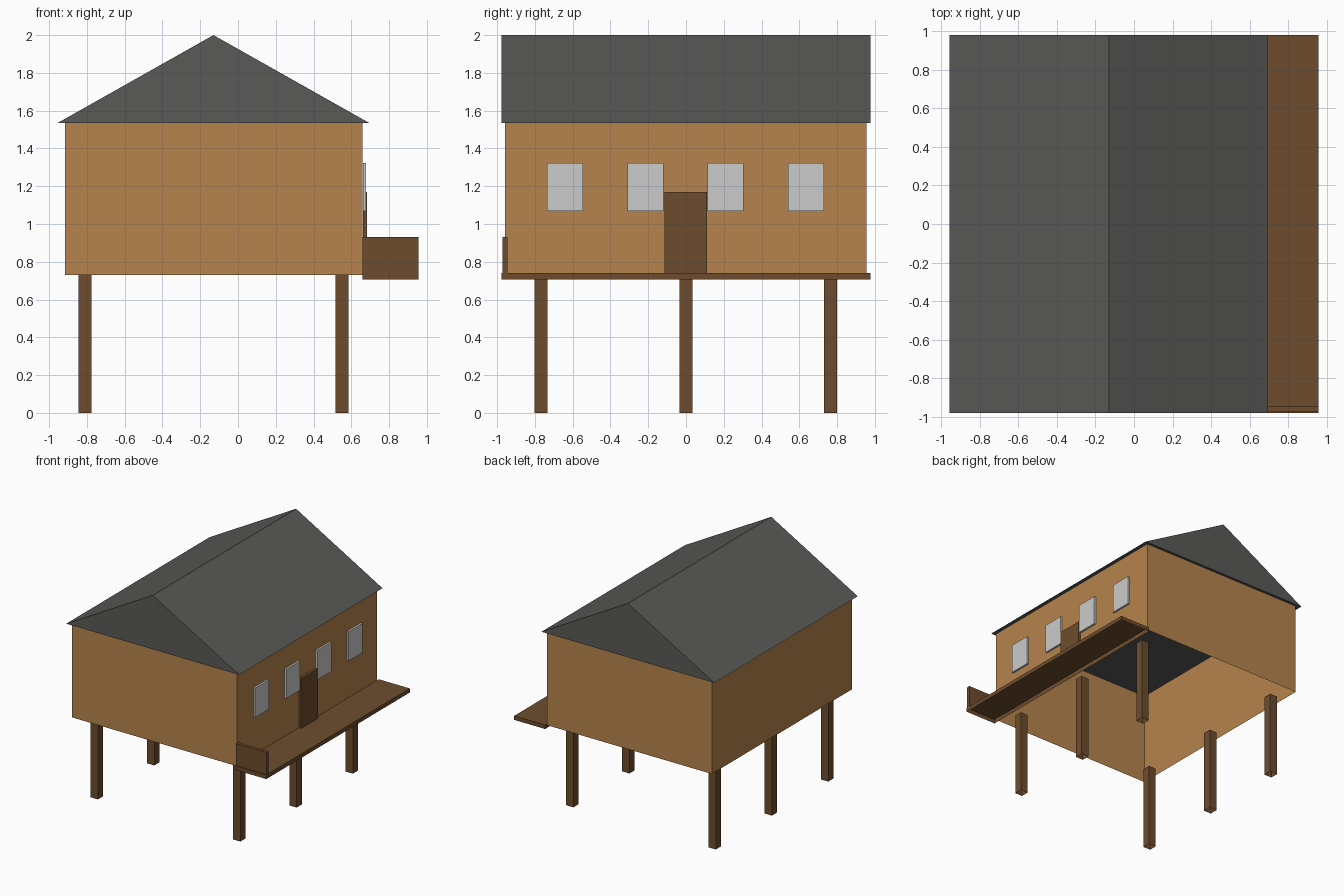
import bpy, bmesh

if "Cube" in bpy.data.objects:
    bpy.data.objects.remove(bpy.data.objects["Cube"])


def material(name, rgb):
    m = bpy.data.materials.new(name)
    m.diffuse_color = (*rgb, 1.0)
    m.use_nodes = True
    m.node_tree.nodes["Principled BSDF"].inputs["Base Color"].default_value = m.diffuse_color
    return m


TAN = material("tan_wall", (0.47, 0.23, 0.075))
WOOD = material("dark_wood", (0.155, 0.073, 0.027))
SLATE = material("dark_roof", (0.10, 0.10, 0.095))


def finish(bm, name, mat):
    bmesh.ops.recalc_face_normals(bm, faces=bm.faces)
    mesh = bpy.data.meshes.new(name)
    bm.to_mesh(mesh)
    bm.free()
    if mat:
        mesh.materials.append(mat)
    obj = bpy.data.objects.new(name, mesh)
    bpy.context.collection.objects.link(obj)
    return obj


def box(name, x, y, z, mat=None, open_bottom=False, open_top=False):
    """Box from (min, max) ranges, optionally without its bottom or top face."""
    bm = bmesh.new()
    bmesh.ops.create_cube(bm, size=1)
    drop = [f for f in bm.faces
            if (open_bottom and f.normal.z < -0.9) or (open_top and f.normal.z > 0.9)]
    bmesh.ops.delete(bm, geom=drop, context='FACES')
    for v in bm.verts:
        v.co = [r[0] if c < 0 else r[1] for c, r in zip(v.co, (x, y, z))]
    return finish(bm, name, mat)


# Walls: a shell open underneath, closed above by the roof
box("house_walls", (-0.915, 0.66), (-0.958, 0.955), (0.73, 1.535), TAN, True, True)

# Gable roof: triangular profile extruded along y
bm = bmesh.new()
profile = [bm.verts.new((x, -0.978, z))
           for x, z in ((-0.955, 1.535), (0.695, 1.535), (-0.13, 2.0))]
end = bm.faces.new(profile)
ext = bmesh.ops.extrude_face_region(bm, geom=[end], use_keep_orig=True)
bmesh.ops.translate(bm, vec=(0, 1.956, 0),
                    verts=[g for g in ext["geom"] if isinstance(g, bmesh.types.BMVert)])
finish(bm, "gable_roof", SLATE)

# Stilts
for side, x in (("left", -0.81), ("right", 0.55)):
    for place, y in (("front", -0.768), ("middle", 0.0), ("back", 0.765)):
        box(f"{place}_{side}_stilt", (x - 0.035, x + 0.035), (y - 0.035, y + 0.035),
            (0.0, 0.73), WOOD, open_bottom=True)

# Porch deck along the right side, with one end board
box("porch_deck", (0.66, 0.955), (-0.978, 0.978), (0.705, 0.74), WOOD, open_bottom=True)
box("porch_end_board", (0.66, 0.955), (-0.972, -0.945), (0.74, 0.932), WOOD)

# Door and windows on the right wall
box("door", (0.661, 0.684), (-0.115, 0.112), (0.74, 1.17), WOOD)
for i, y in enumerate((-0.64, -0.215, 0.21, 0.635)):
    box(f"window_{i + 1}", (0.661, 0.678), (y - 0.095, y + 0.095), (1.07, 1.323))
